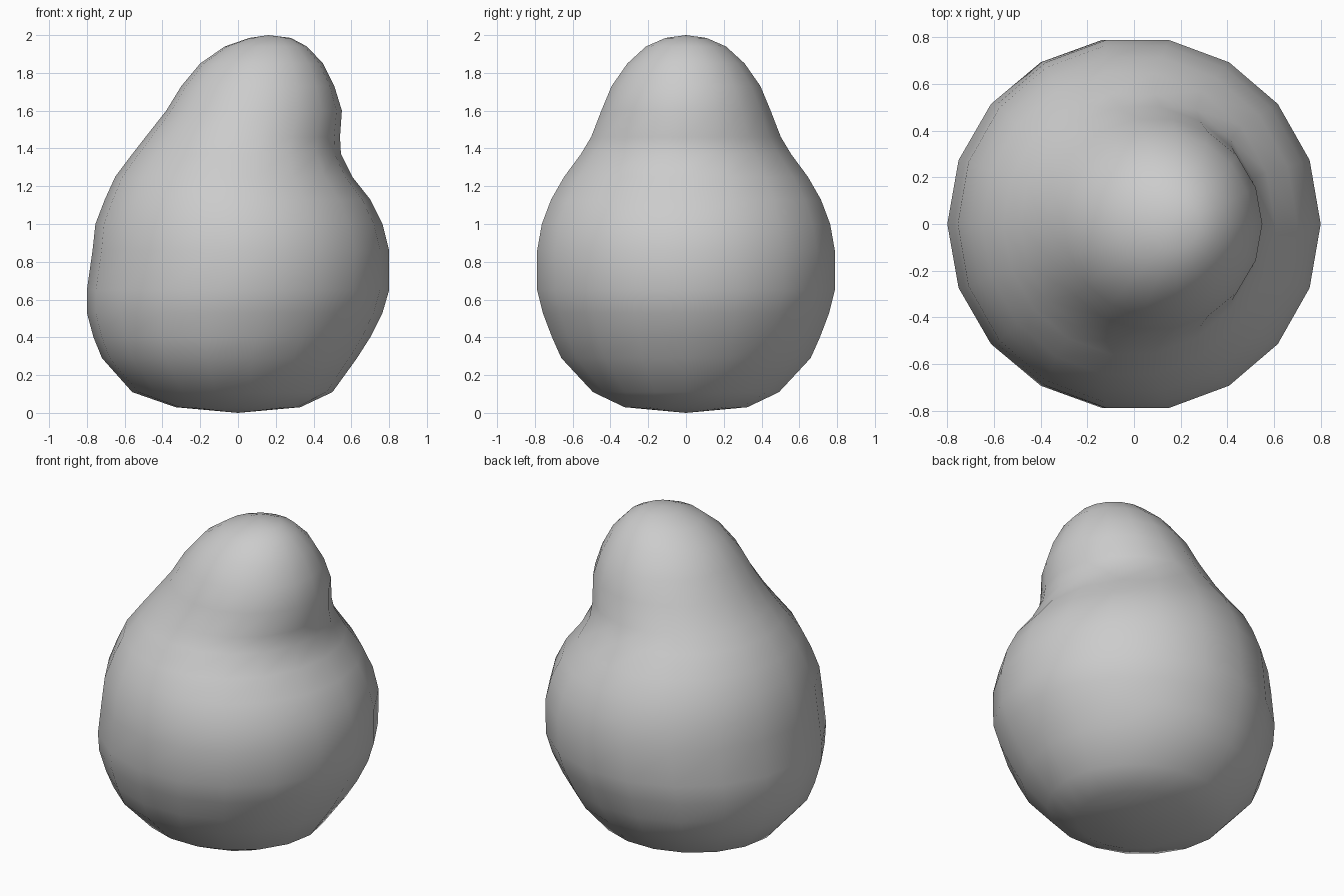
import bpy, bmesh, math

cube = bpy.data.objects.get("Cube")
if cube:
    bpy.data.objects.remove(cube, do_unlink=True)

SIDES = 18

# Single matte grey
grey = bpy.data.materials.new("plain grey")
grey.use_nodes = True
colour = (0.6, 0.6, 0.6, 1)
grey.diffuse_color = colour
grey.node_tree.nodes["Principled BSDF"].inputs["Base Color"].default_value = colour

# Leaning pear outline: height, left edge, right edge, half depth
rings = [
    (0.03, -0.33, 0.33, 0.33),
    (0.11, -0.56, 0.50, 0.50),
    (0.29, -0.72, 0.63, 0.67),
    (0.40, -0.765, 0.70, 0.72),
    (0.53, -0.80, 0.765, 0.77),
    (0.65, -0.80, 0.80, 0.80),
    (0.86, -0.77, 0.80, 0.80),
    (1.00, -0.755, 0.765, 0.775),
    (1.13, -0.705, 0.70, 0.725),
    (1.25, -0.65, 0.605, 0.655),
    (1.37, -0.56, 0.545, 0.565),
    (1.46, -0.49, 0.54, 0.51),
    (1.60, -0.38, 0.55, 0.455),
    (1.73, -0.30, 0.51, 0.40),
    (1.85, -0.20, 0.45, 0.315),
    (1.94, -0.07, 0.365, 0.215),
    (1.985, 0.06, 0.28, 0.11),
]

# Body: stacked elliptical rings closed by a point at each end
bm = bmesh.new()
loops = []
for z, left, right, depth in rings:
    mid, half = (left + right) / 2, (right - left) / 2
    angles = [math.tau * i / SIDES for i in range(SIDES)]
    loops.append([bm.verts.new((mid + half * math.cos(a), depth * math.sin(a), z))
                  for a in angles])
base = bm.verts.new((0, 0, 0))
tip = bm.verts.new((0.16, 0, 2))
for i in range(SIDES):
    j = (i + 1) % SIDES
    for low, high in zip(loops, loops[1:]):
        bm.faces.new((low[i], low[j], high[j], high[i]))
    bm.faces.new((base, loops[0][j], loops[0][i]))
    bm.faces.new((tip, loops[-1][i], loops[-1][j]))
for face in bm.faces:
    face.smooth = True

mesh = bpy.data.meshes.new("pear_body")
bm.to_mesh(mesh)
bm.free()
mesh.materials.append(grey)
bpy.context.collection.objects.link(bpy.data.objects.new("pear_body", mesh))
